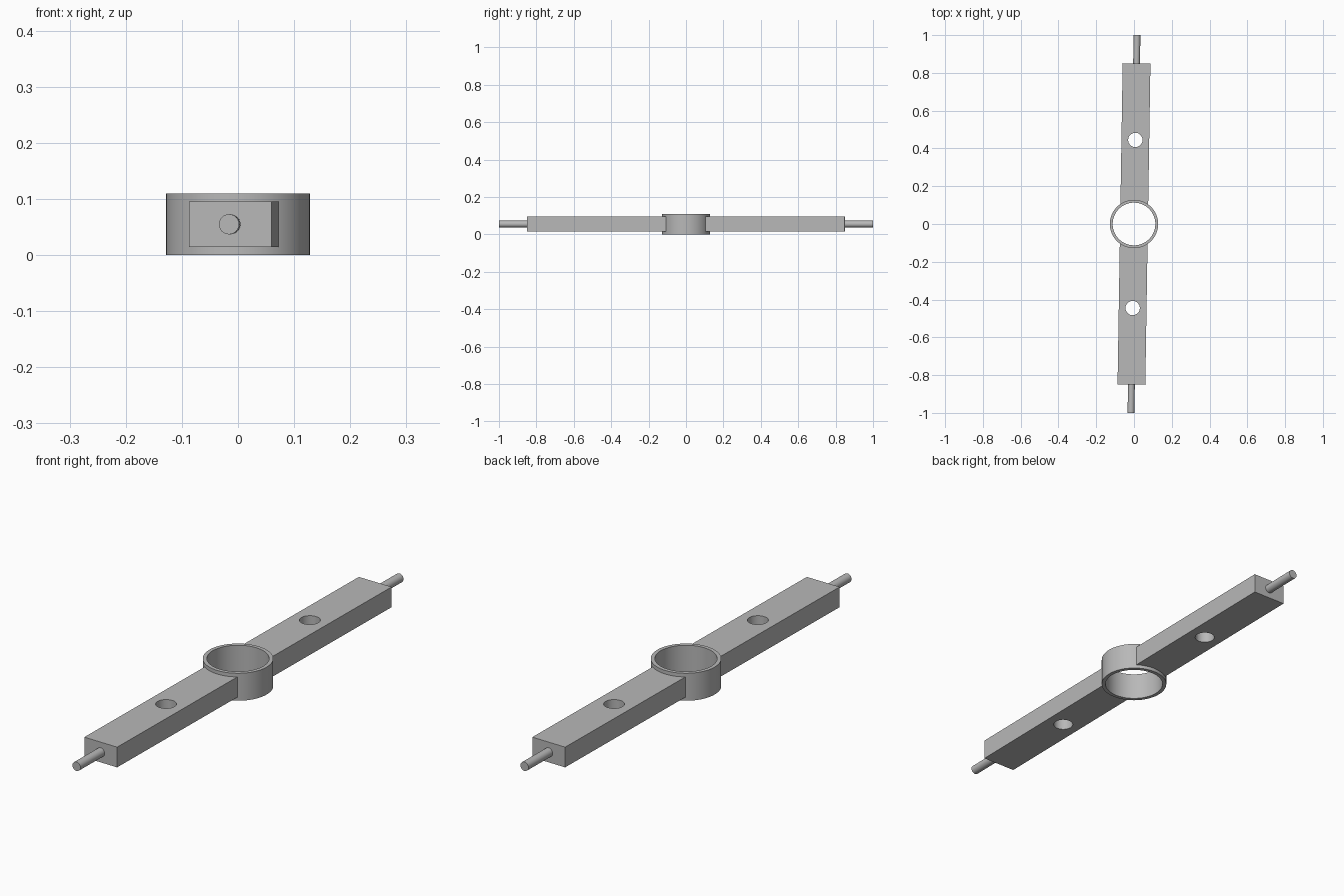
import bpy, bmesh, math
from mathutils import Matrix, Vector

cube = bpy.data.objects.get("Cube")
if cube:
    bpy.data.objects.remove(cube, do_unlink=True)

TILT = Matrix.Rotation(-0.016, 4, 'Z')
MID = 0.055          # height of the bar axis
HUB_R, BORE_R = 0.128, 0.113

grey = bpy.data.materials.new("plain grey")
grey.use_nodes = True
colour = (0.48, 0.48, 0.48, 1)
grey.diffuse_color = colour
grey.node_tree.nodes["Principled BSDF"].inputs["Base Color"].default_value = colour


def finish(name, bm, helper=False):
    """Turn a bmesh into a tilted object."""
    bmesh.ops.recalc_face_normals(bm, faces=bm.faces[:])
    mesh = bpy.data.meshes.new(name)
    bm.to_mesh(mesh)
    bm.free()
    mesh.materials.append(grey)
    ob = bpy.data.objects.new(name, mesh)
    bpy.context.collection.objects.link(ob)
    ob.matrix_world = TILT
    ob.hide_render = helper
    return ob


def cylinder(name, radius, depth, matrix, sides, helper=False):
    bm = bmesh.new()
    bmesh.ops.create_cone(bm, cap_ends=True, segments=sides, radius1=radius,
                          radius2=radius, depth=depth, matrix=matrix)
    return finish(name, bm, helper)


def apply_cuts(ob, cutters):
    for cutter in cutters:
        mod = ob.modifiers.new("cut", 'BOOLEAN')
        mod.operation = 'DIFFERENCE'
        mod.solver = 'EXACT'
        mod.object = cutter
    bpy.context.view_layer.update()
    graph = bpy.context.evaluated_depsgraph_get()
    mesh = bpy.data.meshes.new_from_object(ob.evaluated_get(graph))
    ob.modifiers.clear()
    ob.data = mesh
    for cutter in cutters:
        bpy.data.objects.remove(cutter, do_unlink=True)


def smooth(ob):
    bpy.ops.object.select_all(action='DESELECT')
    ob.select_set(True)
    bpy.context.view_layer.objects.active = ob
    bpy.ops.object.shade_smooth_by_angle(angle=math.radians(30))


# Hub ring: a rectangular section spun around z
bm = bmesh.new()
section = [(BORE_R, 0), (HUB_R, 0), (HUB_R, 2 * MID), (BORE_R, 2 * MID)]
verts = [bm.verts.new((r, 0, z)) for r, z in section]
edges = [bm.edges.new((verts[i], verts[i - 1])) for i in range(4)]
bmesh.ops.spin(bm, geom=verts + edges, axis=(0, 0, 1), cent=(0, 0, 0),
               angle=math.tau, steps=64, use_duplicate=False)
bmesh.ops.remove_doubles(bm, verts=bm.verts[:], dist=1e-5)
parts = [finish("hub_ring", bm)]

# Two drilled arms, each with an end pin
for side, label in ((-1, "front"), (1, "back")):
    bm = bmesh.new()
    bmesh.ops.create_cube(bm, size=1, matrix=Matrix.Translation((0, side * 0.45, MID))
                          @ Matrix.Diagonal((0.147, 0.8, 0.081, 1)))
    arm = finish(label + "_arm", bm)
    hub_cut = cylinder("hub_cutter", 0.121, 0.4, Matrix.Translation((0, 0, MID)), 64, True)
    hole_cut = cylinder("hole_cutter", 0.038, 0.4,
                        Matrix.Translation((0, side * 0.445, MID)), 32, True)
    apply_cuts(arm, [hub_cut, hole_cut])
    pin = cylinder(label + "_pin", 0.018, 0.16,
                   Matrix.Translation(Vector((0, side * 0.92, MID)))
                   @ Matrix.Rotation(math.pi / 2, 4, 'X'), 24)
    parts += [arm, pin]

for part in parts:
    smooth(part)
